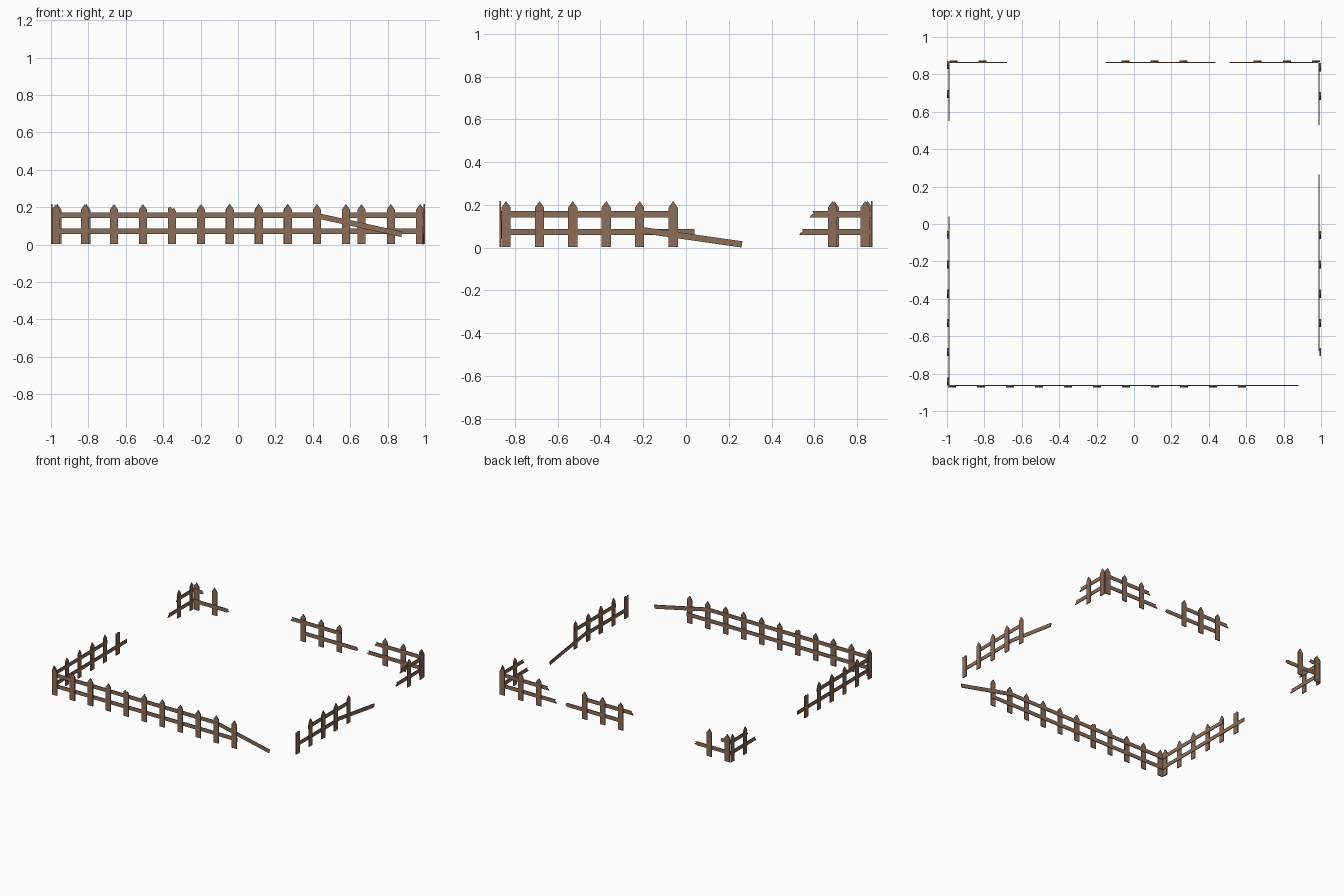
import bpy, bmesh
from mathutils import Vector

if "Cube" in bpy.data.objects:
    bpy.data.objects.remove(bpy.data.objects["Cube"])

wood = bpy.data.materials.new("weathered_wood")
wood.diffuse_color = (0.27, 0.157, 0.098, 1)
wood.use_nodes = True
wood.node_tree.nodes["Principled BSDF"].inputs["Base Color"].default_value = wood.diffuse_color

W, H, SHOULDER = 0.043, 0.217, 0.187   # picket width, tip and shoulder heights
RAIL_H = 0.029
LOW, HIGH = 0.072, 0.156               # rail heights
PICKET_T, RAIL_T = 0.007, 0.005        # board thicknesses
OUTER = {"front": 0.873, "back": 0.873, "left": 0.999, "right": 0.999}
PLACE = {"front": lambda a, d, z: (a, -d, z), "back": lambda a, d, z: (a, d, z),
         "left": lambda a, d, z: (-d, a, z), "right": lambda a, d, z: (d, a, z)}


def board(name, profile, side, inset, thick):
    """Flat board from an outline of (along, z) points, set back from the outer plane of one side."""
    bm = bmesh.new()
    n = len(profile)
    outer = OUTER[side] - inset
    rings = [[bm.verts.new(PLACE[side](a, d, z)) for a, z in profile] for d in (outer - thick, outer)]
    for ring in rings:
        bm.faces.new(ring)
    for i in range(n):
        j = (i + 1) % n
        bm.faces.new((rings[0][i], rings[0][j], rings[1][j], rings[1][i]))
    bmesh.ops.recalc_face_normals(bm, faces=bm.faces)
    me = bpy.data.meshes.new(name)
    bm.to_mesh(me)
    bm.free()
    me.materials.append(wood)
    bpy.context.collection.objects.link(bpy.data.objects.new(name, me))


def picket(side, a, kind="pointed"):
    h = W / 2
    top = {"pointed": [(h, SHOULDER), (0, H), (-h, SHOULDER)],
           "splintered": [(h, 0.178), (h * .5, 0.196), (0, 0.19), (-h * .4, 0.203), (-h, 0.195)],
           "snapped": [(h, 0.170), (h * .3, 0.176), (-h * .3, 0.168), (-h, 0.175)]}[kind]
    outline = [(a - h, 0.003), (a + h, 0.003)] + [(a + x, z) for x, z in top]
    board(side + "_picket", outline, side, 0, PICKET_T)


def rail(side, start, end, jag_start=False, jag_end=False):
    """Rail between two (along, z) points with optional splintered ends."""
    s, e = Vector(start), Vector(end)
    d = (e - s).normalized()
    n = Vector((-d.y, d.x)) * RAIL_H / 2
    pts = [s - n]
    if jag_end:
        pts += [e - n - d * .02, e - n * .3, e + n * .2 - d * .016, e + n * .6 - d * .006, e + n - d * .02]
    else:
        pts += [e - n, e + n]
    if jag_start:
        pts += [s + n + d * .012, s + n * .3 + d * .018, s - n * .3 + d * .004]
    else:
        pts.append(s + n)
    board(side + "_rail", [tuple(p) for p in pts], side, PICKET_T, RAIL_T)


# pickets, evenly spaced with gaps where the fence is missing
for i in range(11):
    picket("front", -0.973 + i * 0.155, "splintered" if i == 4 else "pointed")
for a in (-0.966, -0.811, -0.045, 0.11, 0.265, 0.66, 0.817, 0.974):
    picket("back", a)
for a in (-0.842, -0.685, -0.53, -0.373, -0.217, 0.694, 0.85):
    picket("left", a)
picket("left", -0.06, "snapped")
for a in (-0.53, -0.373, -0.217, -0.06, 0.685, 0.838):
    picket("right", a)
picket("right", -0.685, "snapped")

# front rails, the top one sagging at the right
rail("front", (-0.99, LOW), (0.60, LOW))
rail("front", (-0.99, HIGH), (0.44, HIGH))
rail("front", (0.42, 0.155), (0.876, 0.055))

# back rails in three broken stretches
rail("back", (-0.99, LOW), (-0.68, LOW), jag_end=True)
rail("back", (-0.99, HIGH), (-0.90, HIGH), jag_end=True)
rail("back", (-0.05, LOW), (0.435, LOW), True, True)
rail("back", (-0.15, HIGH), (0.285, HIGH), True, True)
rail("back", (0.51, LOW), (0.985, LOW), jag_start=True)
rail("back", (0.575, HIGH), (0.985, HIGH), jag_start=True)

# left rails
rail("left", (-0.864, LOW), (0.04, LOW))
rail("left", (-0.864, HIGH), (-0.2, HIGH))
rail("left", (0.55, LOW), (0.864, LOW), jag_start=True)
rail("left", (0.65, HIGH), (0.864, HIGH), jag_start=True)

# right rails, the lower one fallen to the ground
rail("right", (-0.68, LOW), (-0.19, LOW))
rail("right", (-0.55, HIGH), (-0.045, HIGH))
rail("right", (-0.217, 0.083), (0.262, 0.0145))
rail("right", (0.53, LOW), (0.864, LOW), jag_start=True)
rail("right", (0.58, HIGH), (0.864, HIGH), jag_start=True)
